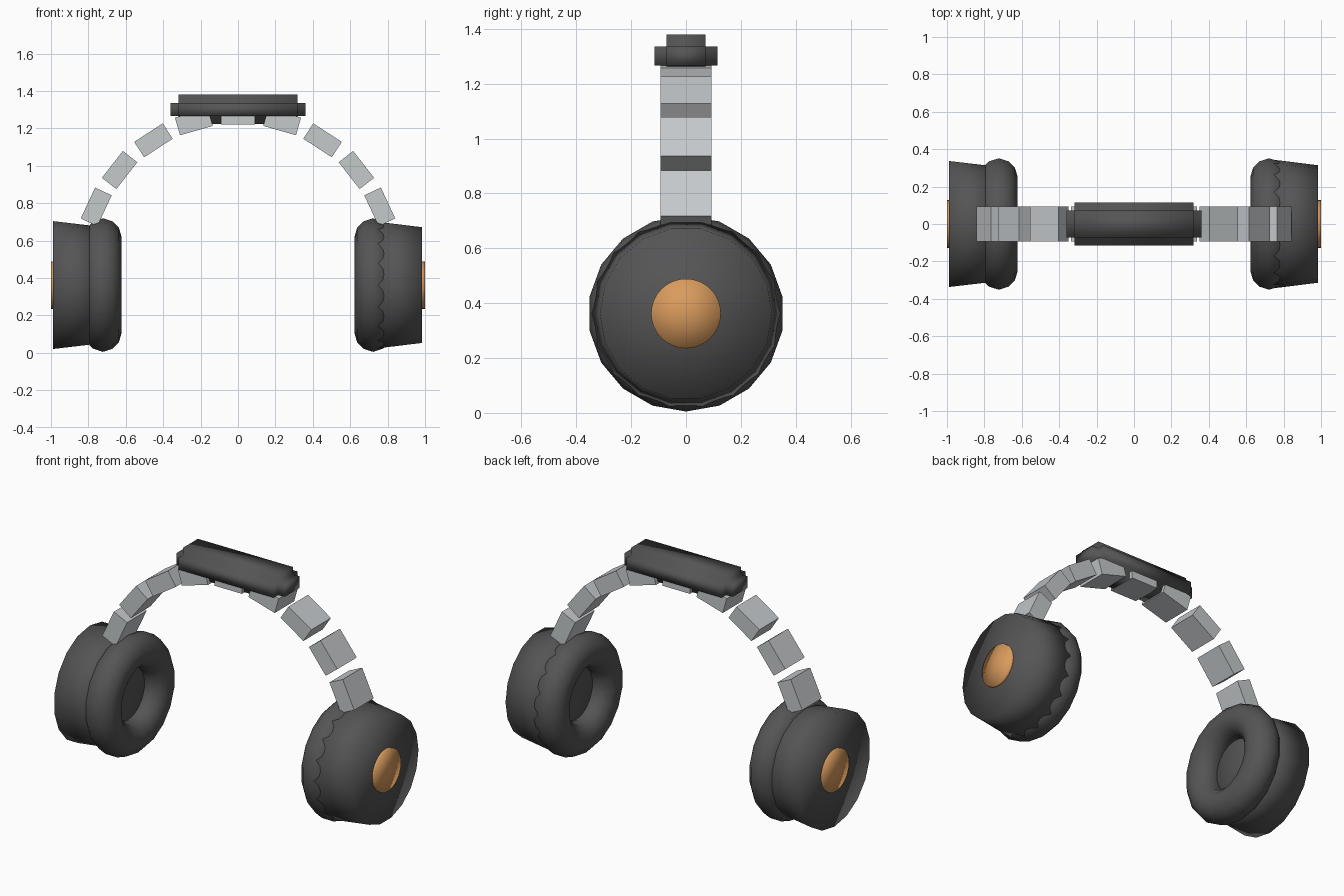
import bpy, bmesh, math
from mathutils import Matrix, Vector

cube = bpy.data.objects.get("Cube")
if cube:
    bpy.data.objects.remove(cube, do_unlink=True)


def material(name, rgb):
    m = bpy.data.materials.new(name)
    m.use_nodes = True
    m.diffuse_color = (*rgb, 1)
    bsdf = next(n for n in m.node_tree.nodes if n.type == 'BSDF_PRINCIPLED')
    bsdf.inputs["Base Color"].default_value = (*rgb, 1)
    return m


DARK = material("dark grey", (0.09, 0.09, 0.093))
GREY = material("light grey", (0.56, 0.585, 0.6))
ORANGE = material("orange", (0.70, 0.33, 0.11))
EAR_Z = 0.362


def finish(bm, name, mat, smooth):
    bmesh.ops.recalc_face_normals(bm, faces=bm.faces)
    for f in bm.faces:
        f.smooth = smooth
    mesh = bpy.data.meshes.new(name)
    bm.to_mesh(mesh)
    bm.free()
    mesh.materials.append(mat)
    obj = bpy.data.objects.new(name, mesh)
    bpy.context.collection.objects.link(obj)
    return obj


def lathe(name, profile, mat, sides, phase=0.0, closed=False):
    """Spin (x, radius) points around the ear axis."""
    bm = bmesh.new()
    turn = Matrix.Rotation(phase, 3, 'X')
    verts = [bm.verts.new(turn @ Vector((x, 0, r))) for x, r in profile]
    ends = verts[1:] + verts[:1] if closed else verts[1:]
    for a, b in zip(verts, ends):
        bm.edges.new((a, b))
    bmesh.ops.spin(bm, geom=bm.verts[:] + bm.edges[:], cent=(0, 0, 0),
                   axis=(1, 0, 0), angle=math.tau, steps=sides)
    bmesh.ops.remove_doubles(bm, verts=bm.verts, dist=0.0005)
    obj = finish(bm, name, mat, True)
    obj.location.z = EAR_Z
    return obj


# Ear cups: the same tapered shell faces the same way on both sides
CUSHION = [(0.622, 0.255), (0.637, 0.307), (0.67, 0.34), (0.722, 0.357), (0.775, 0.34),
           (0.807, 0.307), (0.82, 0.255), (0.807, 0.205), (0.775, 0.17),
           (0.722, 0.155), (0.67, 0.17), (0.637, 0.205)]
for side, label, outer, outer_r, inner_r, phase in (
        (1, "left", 0.985, 0.314, 0.345, math.pi / 18),
        (-1, "right", 0.99, 0.342, 0.312, 0)):
    lathe(label + "_ear_cushion", [(side * x, r) for x, r in CUSHION], DARK, 18, closed=True)
    shell = [(0.735, 0), (0.735, inner_r), (outer, outer_r), (outer, 0)]
    lathe(label + "_ear_cup", [(side * x, r) for x, r in shell], DARK, 18, phase)
    disc = [(0.97, 0), (0.97, 0.127), (1.0, 0.127), (1.0, 0)]
    lathe(label + "_ear_disc", [(side * x, r) for x, r in disc], ORANGE, 32)


# Headband: separate blocks along an arch
def block(name, x, z, tilt):
    bm = bmesh.new()
    bmesh.ops.create_cube(bm, size=1, matrix=Matrix.Diagonal((0.182, 0.186, 0.098, 1)))
    obj = finish(bm, name, GREY, False)
    obj.location = (x, 0, z)
    obj.rotation_euler.y = math.radians(tilt)


block("band_block_top", 0, 1.269, 0)
for i, (x, z, tilt) in enumerate([(0.236, 1.235, 16), (0.452, 1.136, 33),
                                  (0.633, 0.977, 52), (0.758, 0.78, 65)]):
    block(f"left_band_block_{i + 1}", x, z, tilt)
    block(f"right_band_block_{i + 1}", -x, z, -tilt)

# Head pad: a bar with every face extruded outward
bm = bmesh.new()
bmesh.ops.create_cube(bm, size=1, matrix=Matrix.Diagonal((0.636, 0.142, 0.07, 1)))
bm.normal_update()
for face in bm.faces[:]:
    push = face.normal.copy() * 0.044
    out = bmesh.ops.extrude_face_region(bm, geom=[face])["geom"]
    bmesh.ops.translate(bm, vec=push, verts=[g for g in out if isinstance(g, bmesh.types.BMVert)])
    bm.faces.remove(face)
pad = finish(bm, "head_pad", DARK, True)
pad.location.z = 1.301
